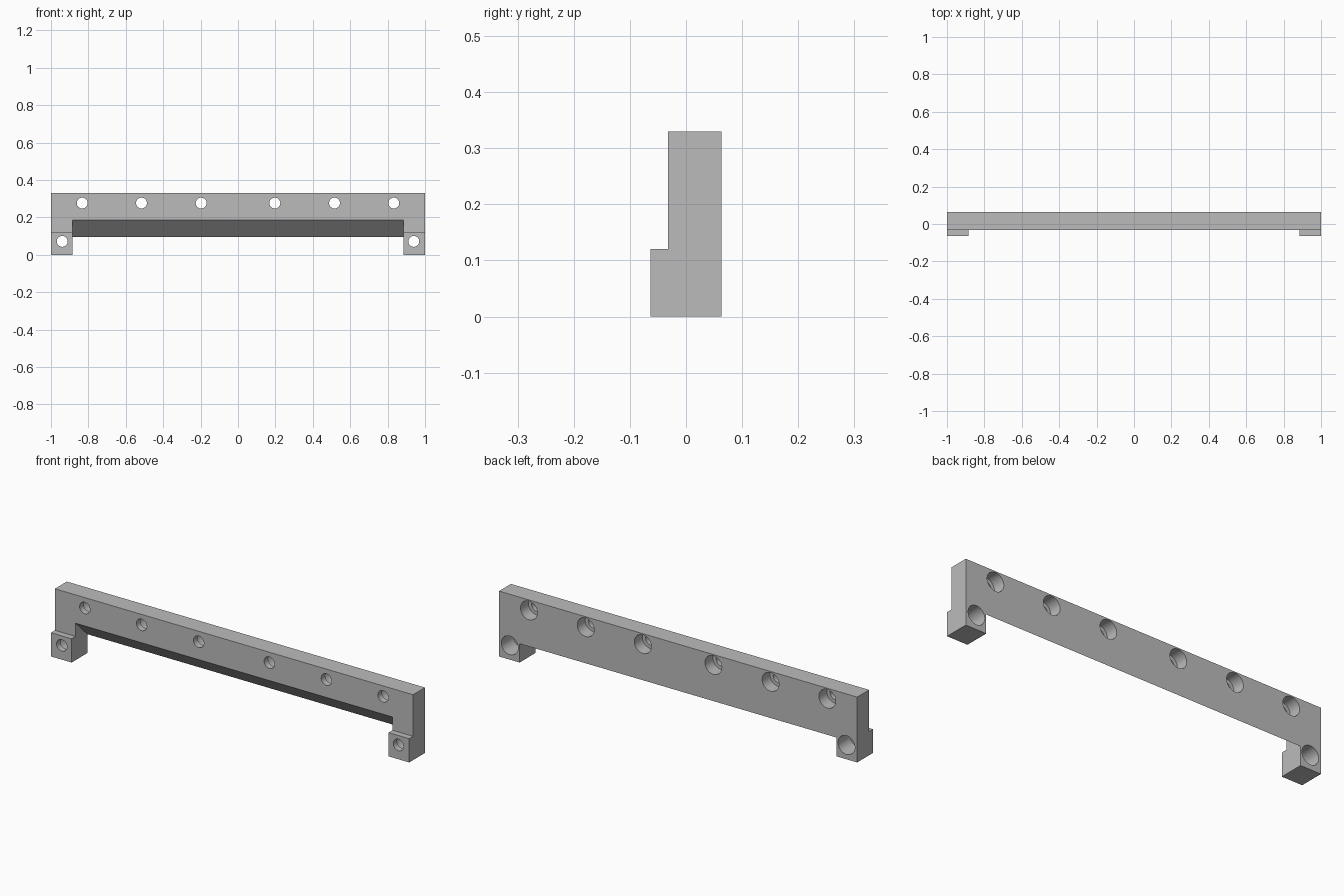
import bpy
import bmesh
from math import cos, sin, tau, radians

default = bpy.data.objects.get("Cube")
if default:
    bpy.data.objects.remove(default, do_unlink=True)

FRONT, BACK, LIP = -0.032, 0.063, -0.063
HEIGHT, STEP, FOOT_INNER = 0.33, 0.12, 0.885


def finish(bm, name):
    bmesh.ops.recalc_face_normals(bm, faces=bm.faces)
    mesh = bpy.data.meshes.new(name)
    bm.to_mesh(mesh)
    bm.free()
    obj = bpy.data.objects.new(name, mesh)
    bpy.context.collection.objects.link(obj)
    return obj


def loft(bm, rings):
    """Closed solid through rings of equal vertex count."""
    rings = [[bm.verts.new(p) for p in ring] for ring in rings]
    for a, b in zip(rings, rings[1:]):
        for i in range(len(a)):
            j = (i + 1) % len(a)
            bm.faces.new((a[i], a[j], b[j], b[i]))
    bm.faces.new(rings[0])
    bm.faces.new(rings[-1])


def prism(name, profile, half_width):
    bm = bmesh.new()
    loft(bm, [[(x, y, z) for y, z in profile] for x in (-half_width, half_width)])
    return finish(bm, name)


def stepped_hole(bm, x, z, bore_depth, sides=48):
    """Narrow front hole opening into a wide bore at the back."""
    floor = BACK - bore_depth
    steps = [(0.029, -0.1), (0.029, floor), (0.047, floor), (0.047, 0.1)]
    loft(bm, [[(x + r * cos(tau * i / sides), y, z + r * sin(tau * i / sides))
               for i in range(sides)] for r, y in steps])


def cut(target, cutter):
    cutter.hide_render = True
    mod = target.modifiers.new("cut", "BOOLEAN")
    mod.operation = "DIFFERENCE"
    mod.solver = "EXACT"
    mod.object = cutter
    bpy.ops.object.select_all(action="DESELECT")
    target.select_set(True)
    bpy.context.view_layer.objects.active = target
    bpy.ops.object.modifier_apply(modifier=mod.name)
    bpy.data.objects.remove(cutter, do_unlink=True)


# Full-length bar with a thicker lower lip
bar = prism("mounting_bar", [(LIP, 0), (BACK, 0), (BACK, HEIGHT),
                             (FRONT, HEIGHT), (FRONT, STEP), (LIP, STEP)], 1)

# Sloped opening that leaves a foot at each end
slope_front, slope_back = 0.187, 0.095
slope = (slope_back - slope_front) / (BACK - FRONT)
edge = [(y, slope_front + slope * (y - FRONT)) for y in (0.1, -0.1)]
cut(bar, prism("opening_cutter", [(-0.1, -0.1), (0.1, -0.1)] + edge, FOOT_INNER))

# Six screw holes along the bar and one in each foot
bm = bmesh.new()
for side in (-1, 1):
    for x in (0.197, 0.516, 0.833):
        stepped_hole(bm, side * x, 0.277, 0.063)
    stepped_hole(bm, side * 0.94, 0.072, 0.095)
cut(bar, finish(bm, "hole_cutter"))

# Grey finish
grey = bpy.data.materials.new("plain_grey")
grey.use_nodes = True
color = (0.5, 0.5, 0.5, 1)
grey.diffuse_color = color
grey.node_tree.nodes["Principled BSDF"].inputs["Base Color"].default_value = color
bar.data.materials.clear()
bar.data.materials.append(grey)

bar.select_set(True)
bpy.context.view_layer.objects.active = bar
bpy.ops.object.shade_smooth_by_angle(angle=radians(30))
